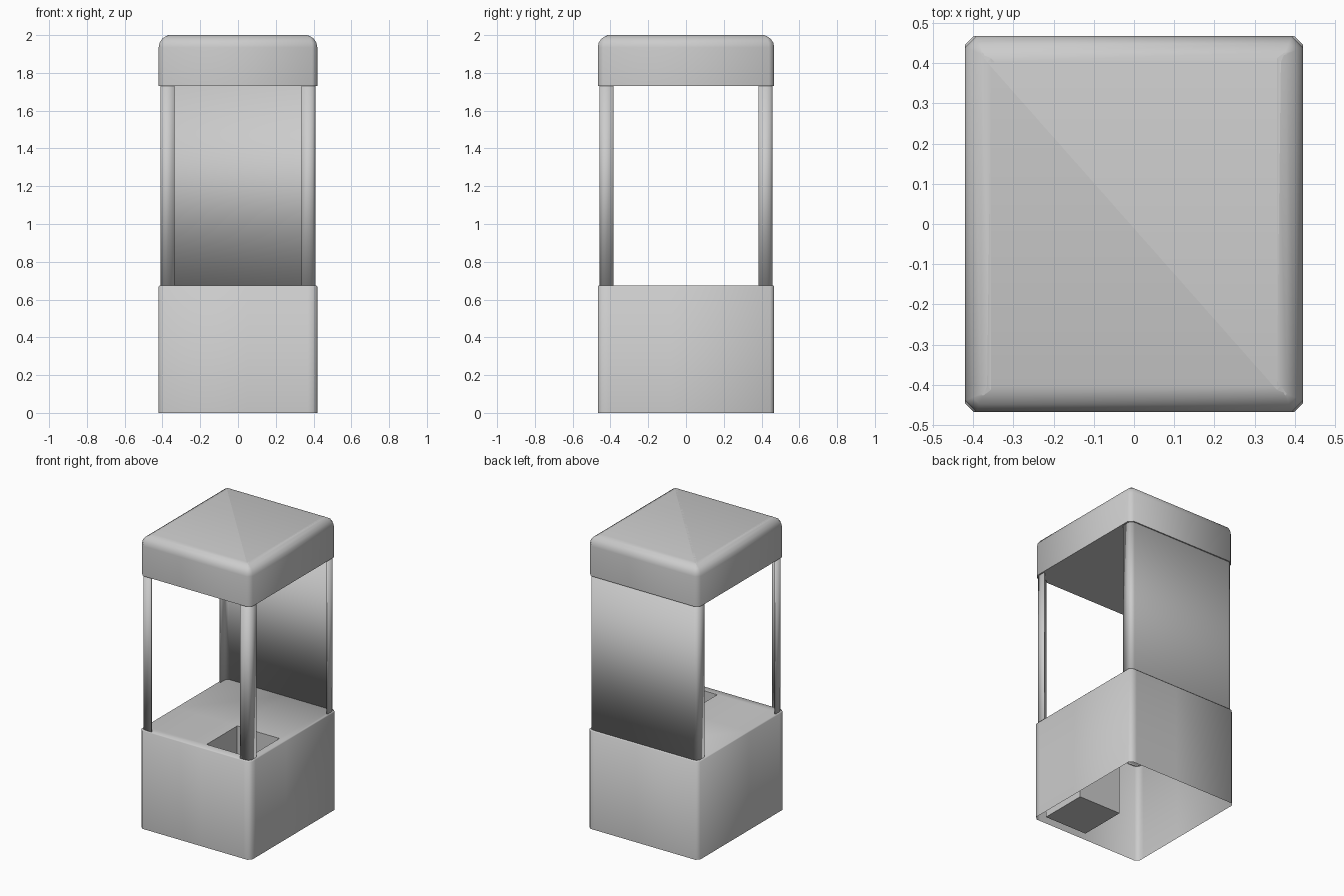
import bpy, bmesh, math
from mathutils import Vector

if "Cube" in bpy.data.objects:
    bpy.data.objects.remove(bpy.data.objects["Cube"])

HX, HY = 0.42, 0.467          # half width and half depth
BASE_TOP, ROOF_LOW, TOP = 0.675, 1.73, 2.0


def finish(bm, name, angle=50, recalc=True):
    if recalc:
        bmesh.ops.recalc_face_normals(bm, faces=bm.faces)
    mesh = bpy.data.meshes.new(name)
    bm.to_mesh(mesh)
    bm.free()
    ob = bpy.data.objects.new(name, mesh)
    bpy.context.collection.objects.link(ob)
    bpy.ops.object.select_all(action='DESELECT')
    ob.select_set(True)
    bpy.context.view_layer.objects.active = ob
    bpy.ops.object.shade_smooth_by_angle(angle=math.radians(angle))
    return ob


def rounded_box(z0, z1, corner, rim, segments):
    """Box with cut vertical corners and a rounded top rim."""
    bm = bmesh.new()
    bmesh.ops.create_cube(bm, size=1)
    for v in bm.verts:
        v.co = Vector((v.co.x * 2 * HX, v.co.y * 2 * HY, z0 if v.co.z < 0 else z1))
    upright = [e for e in bm.edges if abs(e.verts[0].co.z - e.verts[1].co.z) > 0.01]
    bmesh.ops.bevel(bm, geom=upright, offset=corner, segments=1, affect='EDGES')
    top = [e for e in bm.edges if all(v.co.z > z1 - 1e-4 for v in e.verts)]
    bmesh.ops.bevel(bm, geom=top, offset=rim, segments=segments, profile=0.5,
                    affect='EDGES', clamp_overlap=False)
    return bm


def upright_sheet(name, points, thickness=0.01):
    """Thin folded sheet standing between base and roof."""
    bm = bmesh.new()
    low = [bm.verts.new((x, y, BASE_TOP - 0.005)) for x, y in points]
    high = [bm.verts.new((x, y, ROOF_LOW + 0.005)) for x, y in points]
    for i in range(len(points) - 1):
        bm.faces.new((low[i], low[i + 1], high[i + 1], high[i]))
    ob = finish(bm, name, recalc=False)
    mod = ob.modifiers.new("thickness", 'SOLIDIFY')
    mod.thickness = thickness
    mod.offset = -1
    return ob


def bend(cx, cy, r, start):
    return [(cx + r * math.cos(math.radians(start + a)),
             cy + r * math.sin(math.radians(start + a))) for a in (0, 30, 60, 90)]


# Cabinet base: open underneath, with a deep square well in the top
bm = rounded_box(0, BASE_TOP, 0.022, 0.006, 1)
bmesh.ops.delete(bm, geom=[f for f in bm.faces if f.normal.z < -0.9], context='FACES_ONLY')
x0, x1, y0, y1 = 0.05, 0.37, -0.41, -0.08
for co, no in (((x0, 0, 0), (1, 0, 0)), ((x1, 0, 0), (1, 0, 0)),
               ((0, y0, 0), (0, 1, 0)), ((0, y1, 0), (0, 1, 0))):
    bmesh.ops.bisect_plane(bm, geom=bm.verts[:] + bm.edges[:] + bm.faces[:],
                           plane_co=co, plane_no=no)
well = []
for f in bm.faces:
    c = f.calc_center_median()
    if c.z > BASE_TOP - 1e-3 and x0 < c.x < x1 and y0 < c.y < y1:
        well.append(f)
floor = bmesh.ops.extrude_discrete_faces(bm, faces=well)['faces']
for v in {v for f in floor for v in f.verts}:
    v.co.z = 0.003
finish(bm, "cabinet_base", recalc=False)

# Front corner posts: L-shaped sheets
px, py, r, leg = 0.41, 0.459, 0.03, 0.075
left = ([(-px, -py + leg)] + bend(-px + r, -py + r, r, 180) + [(-px + leg, -py)])
upright_sheet("front_left_post", left)
upright_sheet("front_right_post", [(-x, y) for x, y in reversed(left)])

# Back panel wrapping round both rear corners
back = ([(px, py - leg)] + bend(px - r, py - r, r, 0)
        + bend(-px + r, py - r, r, 90) + [(-px, py - leg)])
upright_sheet("back_panel", back)

# Rounded roof
finish(rounded_box(ROOF_LOW, TOP, 0.028, 0.065, 4), "roof")
